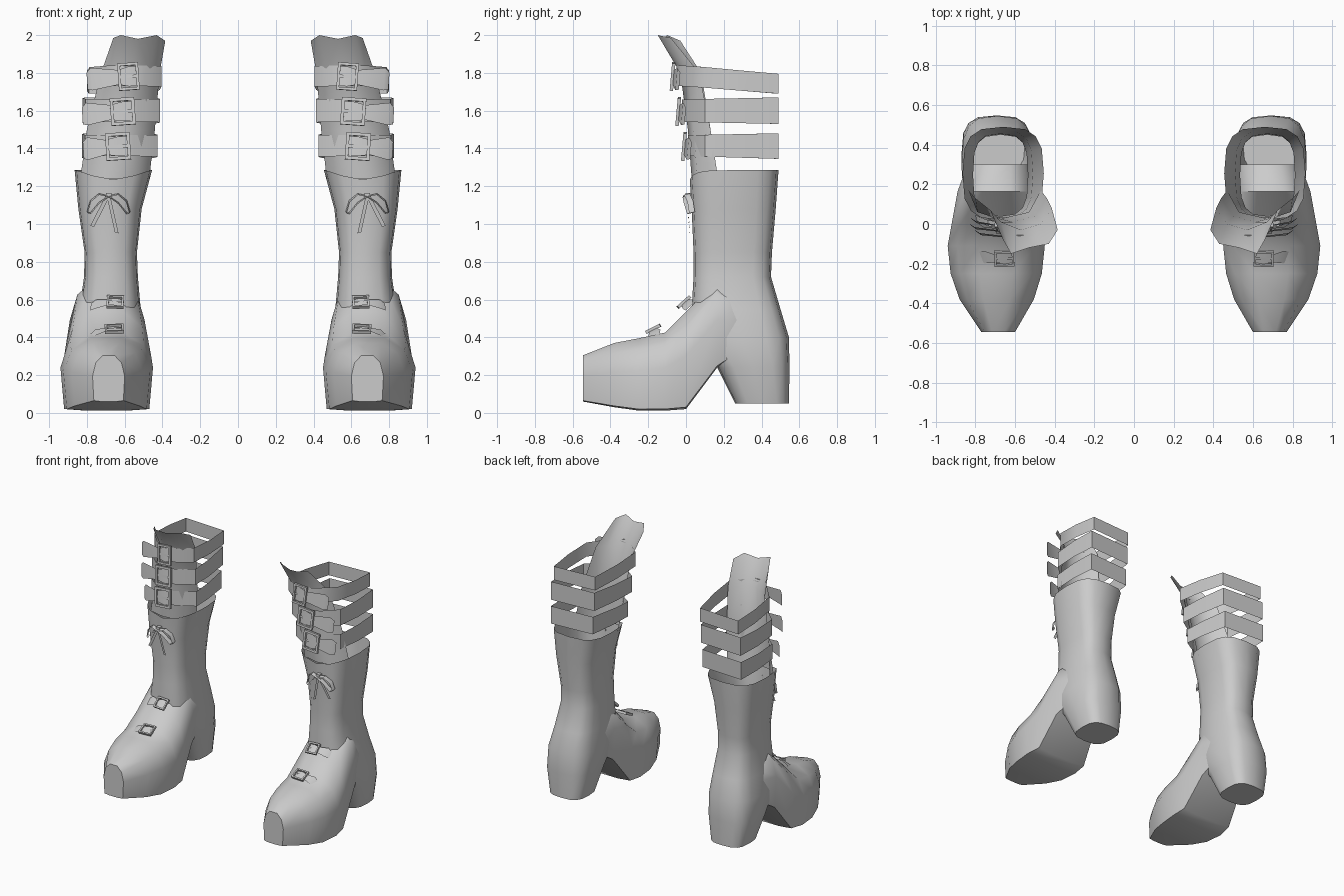
import bpy, bmesh, math
from mathutils import Matrix, Vector

cube = bpy.data.objects.get("Cube")
if cube:
    bpy.data.objects.remove(cube, do_unlink=True)

grey = bpy.data.materials.new("light grey")
grey.use_nodes = True
COLOUR = (0.6, 0.6, 0.6, 1)
grey.diffuse_color = COLOUR
grey.node_tree.nodes["Principled BSDF"].inputs["Base Color"].default_value = COLOUR


def finish(name, bm, angle=55):
    """Turn a bmesh into a mirrored, smooth shaded part."""
    bmesh.ops.recalc_face_normals(bm, faces=bm.faces)
    mesh = bpy.data.meshes.new(name)
    bm.to_mesh(mesh)
    bm.free()
    ob = bpy.data.objects.new(name, mesh)
    bpy.context.collection.objects.link(ob)
    mesh.materials.append(grey)
    bpy.ops.object.select_all(action='DESELECT')
    ob.select_set(True)
    bpy.context.view_layer.objects.active = ob
    bpy.ops.object.shade_smooth_by_angle(angle=math.radians(angle))
    mirror = ob.modifiers.new("other boot", 'MIRROR')
    mirror.use_mirror_merge = False
    return ob


def skin(bm, rows, closed=False, caps=(False, False)):
    """Join rows of points with quads; closed rows make a tube."""
    vs = [[bm.verts.new(p) for p in row] for row in rows]
    n = len(rows[0])
    for a, b in zip(vs, vs[1:]):
        for i in range(n if closed else n - 1):
            j = (i + 1) % n
            bm.faces.new((a[i], a[j], b[j], b[i]))
    for cap, row in zip(caps, (vs[0], vs[-1])):
        if cap:
            bm.faces.new(row)


def loft(name, rows, closed=False, caps=(False, False), angle=55):
    bm = bmesh.new()
    skin(bm, rows, closed, caps)
    return finish(name, bm, angle)


def oval(z, y0, y1, x0, x1, dip=0.0, n=16, power=0.65):
    """Squarish horizontal ring; dip lowers its front."""
    row = []
    for i in range(n):
        a = 2 * math.pi * i / n
        c, s = math.cos(a), math.sin(a)
        u = math.copysign(abs(c) ** power, c)
        v = math.copysign(abs(s) ** power, s)
        row.append(((x0 + x1) / 2 + u * (x1 - x0) / 2,
                    (y0 + y1) / 2 + v * (y1 - y0) / 2,
                    z - dip * max(0, -s) * (1 - abs(c))))
    return row


# Shaft running down into the heel: z, front y, back y, inner x, outer x
SHAFT = [(0.05, 0.26, 0.545, 0.55, 0.83), (0.24, 0.165, 0.548, 0.515, 0.87),
         (0.40, 0.03, 0.545, 0.505, 0.87), (0.55, 0.03, 0.50, 0.515, 0.84),
         (0.72, 0.04, 0.45, 0.53, 0.815), (0.85, 0.04, 0.455, 0.535, 0.812),
         (1.08, 0.03, 0.475, 0.51, 0.845)]
rings = [oval(*r) for r in SHAFT] + [oval(1.285, 0.02, 0.49, 0.455, 0.865, 0.05)]
loft("shaft_and_heel", rings, True, (True, False))

# Forefoot and platform: y, bottom z, top z, inner x, outer x
FOOT = [(-0.545, 0.06, 0.305, 0.60, 0.77), (-0.38, 0.03, 0.37, 0.505, 0.88),
        (-0.25, 0.012, 0.395, 0.465, 0.925), (-0.11, 0.012, 0.425, 0.45, 0.94),
        (0.0, 0.02, 0.535, 0.46, 0.92), (0.165, 0.24, 0.70, 0.495, 0.89),
        (0.30, 0.33, 0.62, 0.52, 0.84)]
HALF = [(0.45, 0.0), (0.92, 0.02), (1.0, 0.55), (0.80, 0.84), (0.36, 1.0)]
outline = HALF + [(-u, t) for u, t in reversed(HALF)]
loft("foot", [[((a + b) / 2 + u * (b - a) / 2, y, z0 + t * (z1 - z0))
               for u, t in outline] for y, z0, z1, a, b in FOOT],
     True, (True, True))

# Tongue leaning forwards and inwards
loft("tongue", [
    [(.47, .17, 1.24), (.53, .06, 1.24), (.66, .03, 1.24), (.79, .06, 1.24), (.835, .17, 1.24)],
    [(.44, .13, 1.5), (.50, .04, 1.5), (.61, .01, 1.5), (.73, .04, 1.5), (.80, .13, 1.5)],
    [(.415, .08, 1.8), (.47, .0, 1.8), (.57, -.03, 1.8), (.67, .01, 1.8), (.725, .07, 1.8)],
    [(.385, -.03, 1.97), (.43, -.10, 2.0), (.53, -.12, 1.98), (.62, -.15, 2.0), (.66, -.08, 1.985)],
])


def buckle(name, centre, w, h, tilt, tail, roll=0):
    """Square frame, prong, and strap end in a tilted local plane."""
    bm = bmesh.new()
    bar, d = min(w, h) * 0.13, 0.018

    def rect(x, y, z):
        return [(-x, -y, z), (x, -y, z), (x, y, z), (-x, y, z)]
    a, b = w / 2, h / 2
    skin(bm, [rect(a, b, 0), rect(a, b, d), rect(a - bar, b - bar, d),
              rect(a - bar, b - bar, 0), rect(a, b, 0)], True)
    # prong
    skin(bm, [[(x, y, d * 0.7) for x in (-a, a)] for y in (-bar / 2, bar / 2)])
    # strap end fanning outwards
    s = b * 0.72
    skin(bm, [[(-a * 0.8, -s, 0), (-a * 0.8, s, 0)], [(0, -s, 0.009), (0, s, 0.009)],
              [(a, -s * 0.75, 0.004), (a, s * 0.75, 0.004)],
              [(tail - 0.025, -b * 0.8, -0.012), (tail - 0.025, b * 0.85, -0.012)],
              [(tail, -b * 0.7, -0.03), (tail, b * 0.55, -0.03)]])
    bmesh.ops.transform(bm, verts=bm.verts, matrix=Matrix.Translation(centre)
                        @ Matrix.Rotation(math.radians(tilt), 4, 'X')
                        @ Matrix.Rotation(math.radians(roll), 4, 'Z'))
    finish(name, bm, 30)


# Leg straps: front z range, back z range, x range, front y, buckle x, buckle width
STRAPS = [("upper", 1.73, 1.84, 1.69, 1.795, .405, .80, -.05, .58, .11, .22),
          ("middle", 1.54, 1.66, 1.53, 1.67, .412, .822, -.02, .61, .13, .215),
          ("lower", 1.36, 1.47, 1.345, 1.48, .425, .825, .01, .635, .13, .185)]
for name, f0, f1, b0, b1, xi, xo, yf, bx, bw, tail in STRAPS:
    loop = [(xi + .045, .47), (xo - .01, .49), (xo, .30), (xo - .015, .10),
            (bx + .09, yf + .02), (bx, yf), (bx - .08, yf + .01),
            (xi, yf + .09), (xi + .01, .25)]
    rows = []
    for back, front in ((b0, f0), (b1, f1)):
        rows.append([(x, y, front + (back - front) * max(0, min(1, y / .48)))
                     for x, y in loop])
    loft(name + "_leg_strap", rows, True, angle=40)
    buckle(name + "_leg_buckle", (bx, yf - .012, (f0 + f1) / 2 - .005),
           bw, .145, 85, tail, -4)

# Instep buckles
buckle("upper_instep_buckle", (.65, -.005, .58), .09, .085, 42, .13, 3)
buckle("lower_instep_buckle", (.655, -.17, .437), .10, .085, 26, .125, -2)

# Lace bow: two loops, two tails and a knot
bm = bmesh.new()
KNOT = Vector((.685, .012, 1.15))
for side, reach in ((1, .115), (-1, .115)):
    path = [(0, 0), (.45, .012), (.85, -.025), (1, -.085), (.85, -.09),
            (.45, -.035), (0, 0)]
    skin(bm, [[KNOT + Vector((side * reach * u, .035 * u * u, v)),
               KNOT + Vector((side * reach * u * .96, .035 * u * u - .03, v - .008))]
              for u, v in path])
for dx, dz in ((.085, -.165), (-.045, -.20)):
    skin(bm, [[KNOT + Vector((dx * t - .008, -.012 + .02 * t, dz * t)),
               KNOT + Vector((dx * t + .012, -.012 + .02 * t, dz * t + .006))]
              for t in (0, .35, .7, 1)])
bmesh.ops.create_cube(bm, size=1, matrix=Matrix.Translation(KNOT)
                      @ Matrix.Diagonal((.03, .03, .03, 1)))
finish("lace_bow", bm, 40)
